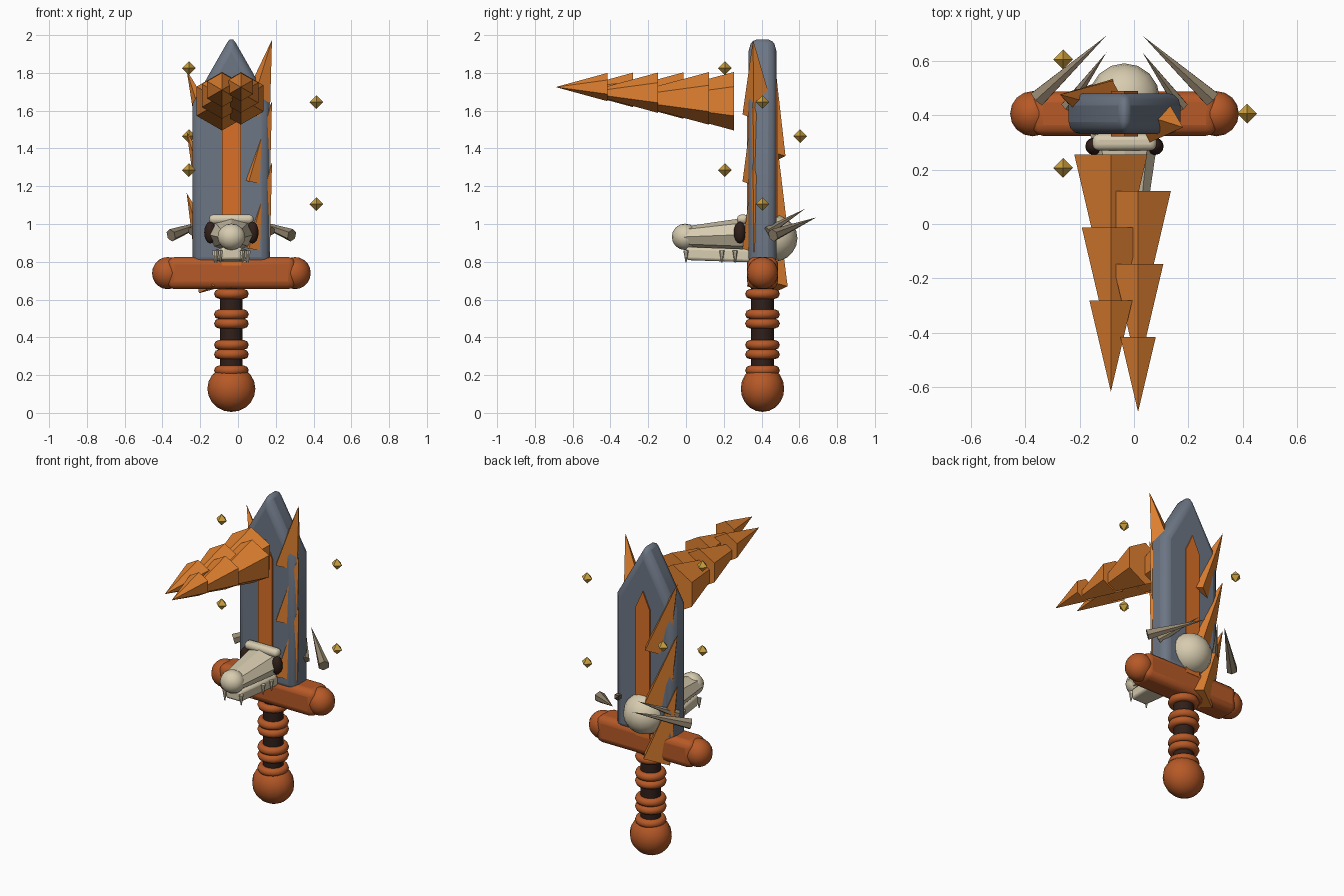
import bpy, bmesh, math
from mathutils import Vector, Matrix

if "Cube" in bpy.data.objects:
    bpy.data.objects.remove(bpy.data.objects["Cube"])

CX, CY = -0.035, 0.405   # sword axis


def mat(name, rgb):
    m = bpy.data.materials.new(name)
    m.diffuse_color = (*rgb, 1)
    m.use_nodes = True
    m.node_tree.nodes["Principled BSDF"].inputs["Base Color"].default_value = m.diffuse_color
    return m


STEEL = mat("steel", (.15, .18, .23))
BRONZE = mat("bronze", (.47, .10, .02))
FLAME = mat("flame", (.75, .22, .03))
INLAY = mat("inlay", (.70, .16, .02))
BONE = mat("bone", (.68, .60, .43))
HORN = mat("horn", (.30, .24, .16))
DARK = mat("dark", (.03, .014, .01))
GOLD = mat("gold", (.60, .35, .05))


def finish(name, bm, m, smooth=False, bevel=0, segs=3):
    bmesh.ops.recalc_face_normals(bm, faces=bm.faces)
    me = bpy.data.meshes.new(name)
    bm.to_mesh(me)
    bm.free()
    ob = bpy.data.objects.new(name, me)
    bpy.context.collection.objects.link(ob)
    me.materials.append(m)
    if bevel:
        b = ob.modifiers.new("bevel", 'BEVEL')
        b.width, b.segments = bevel, segs
    if smooth:
        bpy.context.view_layer.objects.active = ob
        ob.select_set(True)
        bpy.ops.object.shade_smooth_by_angle(angle=math.radians(35))
        ob.select_set(False)
    return ob


def cone(name, a, b, r1, r2, n, m, flat=(1, 1), smooth=False):
    """Cone from point a to point b; flat squashes the cross-section."""
    a, b = Vector(a), Vector(b)
    d = b - a
    bm = bmesh.new()
    bmesh.ops.create_cone(bm, cap_ends=True, segments=n, radius1=r1, radius2=r2, depth=d.length,
                          matrix=Matrix.LocRotScale((a + b) / 2, d.to_track_quat('Z', 'Y'), (flat[0], flat[1], 1)))
    return finish(name, bm, m, smooth)


def ball(name, c, s, m, u=16, v=10):
    bm = bmesh.new()
    bmesh.ops.create_uvsphere(bm, u_segments=u, v_segments=v, radius=1,
                              matrix=Matrix.LocRotScale(Vector(c), None, Vector(s)))
    return finish(name, bm, m, True)


def box(name, c, s, m, bevel):
    bm = bmesh.new()
    bmesh.ops.create_cube(bm, size=1, matrix=Matrix.LocRotScale(Vector(c), None, Vector(s)))
    return finish(name, bm, m, True, bevel)


def slab(name, half, z0, z1, ztip, y0, y1, m, bevel=0):
    """Pointed blade outline extruded along y."""
    bm = bmesh.new()
    pts = [(-half, z0), (half, z0), (half, z1), (0, ztip), (-half, z1)]
    f = bm.faces.new([bm.verts.new((CX + x, y0, z)) for x, z in pts])
    r = bmesh.ops.extrude_face_region(bm, geom=[f])
    bmesh.ops.translate(bm, vec=(0, y1 - y0, 0), verts=[v for v in r['geom'] if isinstance(v, bmesh.types.BMVert)])
    return finish(name, bm, m, True, bevel)


# Blade and its inlay
slab("blade", .205, .78, 1.64, 2.0, .33, .48, STEEL, .045)
slab("blade_inlay", .05, .78, 1.60, 1.71, .322, .488, INLAY)

# Guard
box("guard", (CX, CY, .74), (.68, .162, .17), BRONZE, .04)
for s in (-1, 1):
    ball("guard_end", (CX + s * .337, CY, .74), (.083, .083, .085), BRONZE)

# Grip, rings, pommel
cone("grip", (CX, CY, .18), (CX, CY, .68), .06, .06, 16, DARK, smooth=True)
for z in (.225, .31, .36, .473, .522, .63):
    bpy.ops.mesh.primitive_torus_add(major_radius=.066, minor_radius=.026, major_segments=20,
                                     minor_segments=8, location=(CX, CY, z))
    ring = bpy.context.object
    ring.name = "grip_ring"
    ring.data.materials.append(BRONZE)
    bpy.ops.object.shade_smooth_by_angle(angle=math.radians(50))
    ring.select_set(False)
ball("pommel", (CX, CY, .128), (.127, .115, .123), BRONZE)

# Shards climbing the blade, front right and back left
for i in range(3):
    cone("front_shard", (.085, .385, .87 + .355 * i), (.18, .355, 1.325 + .325 * i), .09, 0, 4, FLAME)
    cone("back_shard", (-.105, .43, .67 + .345 * i), (-.272, .475, 1.165 + .325 * i), .112 - .006 * i, 0, 4, FLAME)

# Forward flame made of two interleaved stacks of hexagonal cones
for i in range(6):
    x, y, z = CX + (-.05 if i % 2 == 0 else .05), .255 - .134 * i, 1.65 + .015 * i
    cone("flame_cone", (x, y, z), (x, y - .575 + .06 * i, z), .155 - .016 * i, 0, 6, FLAME)

# Skull: cranium, snout, jaw, brow
ball("cranium", (CX, .46, .925), (.13, .13, .125), BONE)
cone("snout", (CX, .33, .945), (CX, -.01, .932), .125, .075, 8, BONE, flat=(1, .72))
ball("nose", (CX, -.005, .932), (.075, .07, .07), BONE, 14, 8)
bm = bmesh.new()
bmesh.ops.create_cube(bm, size=1, matrix=Matrix.LocRotScale(Vector((CX, .17, .832)), None, Vector((.17, .34, .07))))
for v in bm.verts:
    if v.co.y < .1:
        v.co.x = CX + (v.co.x - CX) * .65
        v.co.z += .012
finish("jaw", bm, BONE, True, .015, 2)
box("brow", (CX, .30, 1.025), (.235, .06, .05), BONE, .022)

# Mirrored skull details: eyes, teeth, horns
for s in (-1, 1):
    ball("eye", (CX + s * .112, .285, .955), (.032, .032, .058), DARK, 12, 8)
    for y, dx in ((.0, .058), (.19, .08), (.26, .09)):
        cone("tooth", (CX + s * dx, y, .86), (CX + s * dx, y, .795), .014, .003, 6, BONE)
    cone("large_horn", (CX + s * .32, .46, .94), (CX + s * .068, .69, 1.035), .034, 0, 6, HORN)
    cone("small_horn", (CX + s * .21, .43, .96), (CX + s * .066, .63, 1.08), .026, 0, 6, HORN)

# Floating gold gems spiralling around the blade
for i in range(5):
    a = -math.tau / 3 * i
    c = Vector((CX + .45 * math.cos(a), CY + .23 * math.sin(a), 1.105 + .18 * i))
    bm = bmesh.new()
    top, bot = (bm.verts.new(c + Vector((0, 0, z))) for z in (.036, -.036))
    rim = [bm.verts.new(c + Vector((.036 * math.cos(k * math.pi / 2), .036 * math.sin(k * math.pi / 2), 0)))
           for k in range(4)]
    for k in range(4):
        bm.faces.new((rim[k], rim[(k + 1) % 4], top))
        bm.faces.new((rim[(k + 1) % 4], rim[k], bot))
    finish("gem", bm, GOLD)
